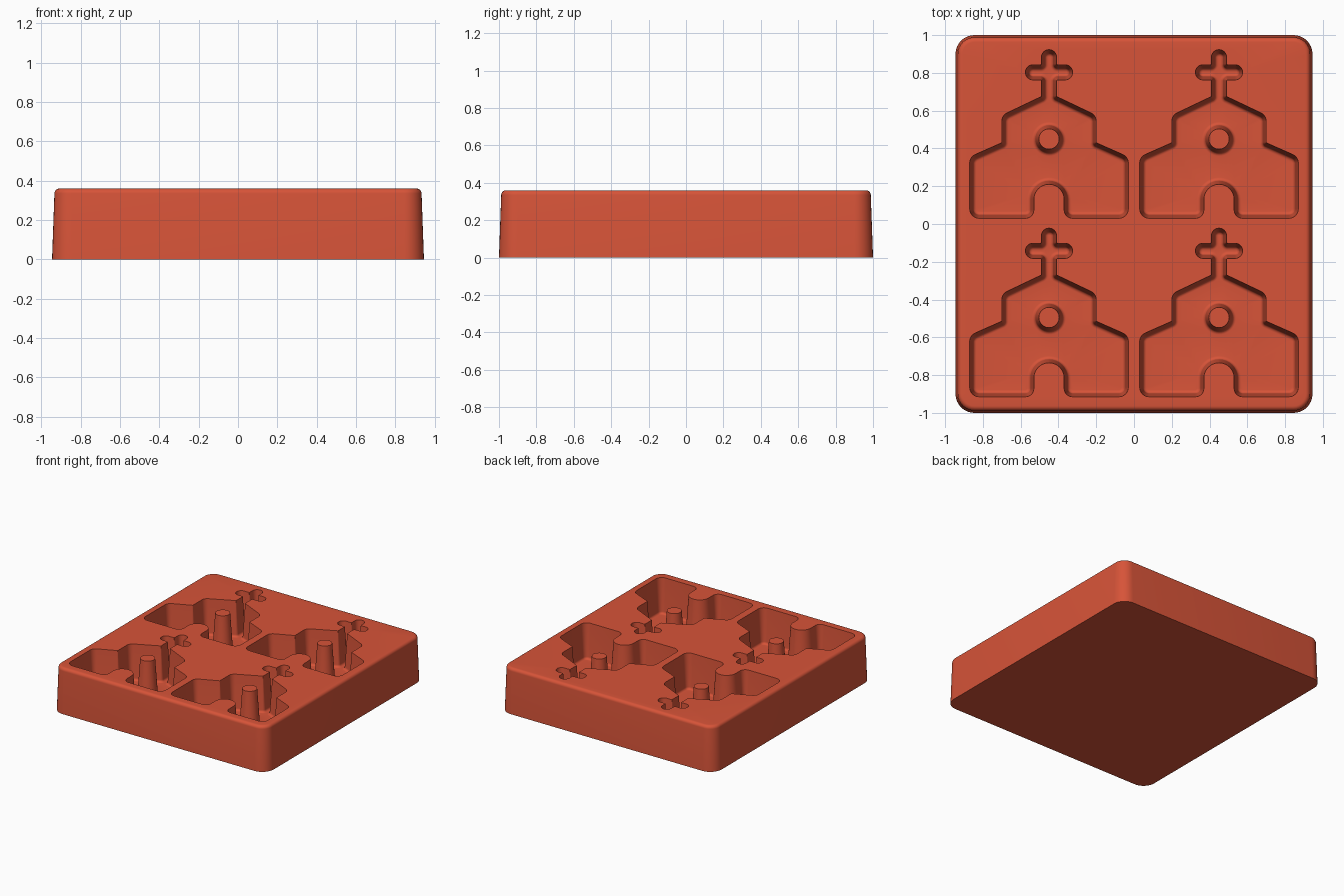
import bpy
import bmesh
from math import pi, sin, cos, tan
from mathutils import Vector

if "Cube" in bpy.data.objects:
    bpy.data.objects.remove(bpy.data.objects["Cube"], do_unlink=True)

HEIGHT, FLOOR = 0.36, 0.08
SEGS = 8


def rounded(corners):
    """Counterclockwise outline with every (x, y, radius) corner rounded."""
    pts = []
    for i, (x, y, r) in enumerate(corners):
        p = Vector((x, y))
        a = (p - Vector(corners[i - 1][:2])).normalized()
        b = (Vector(corners[(i + 1) % len(corners)][:2]) - p).normalized()
        turn = b.angle_signed(a)
        side = 1 if turn > 0 else -1
        start = p - a * r * tan(abs(turn) / 2)
        centre = start + Vector((-a.y, a.x)) * r * side
        arm = start - centre
        for k in range(SEGS + 1):
            t = turn * k / SEGS
            pts.append(centre + Vector((arm.x * cos(t) - arm.y * sin(t),
                                        arm.x * sin(t) + arm.y * cos(t))))
    return pts


def inset(pts, d):
    """Move a counterclockwise outline inward by d."""
    out = []
    for i, p in enumerate(pts):
        a = (p - pts[i - 1]).normalized()
        b = (pts[(i + 1) % len(pts)] - p).normalized()
        n1, n2 = Vector((-a.y, a.x)), Vector((-b.y, b.x))
        out.append(p + (n1 + n2) * d / (1 + n1.dot(n2)))
    return out


def add_walls(bm, outline, profile, shift=(0, 0), sign=1):
    """Stack inset outlines along (inset, z) steps; return first and last rings."""
    rings = []
    for d, z in profile:
        rings.append([bm.verts.new((p.x + shift[0], p.y + shift[1], z))
                      for p in inset(outline, d * sign)])
    for low, high in zip(rings, rings[1:]):
        for i in range(len(low)):
            bm.faces.new((low[i - 1], low[i], high[i], high[i - 1]))
    return rings[0], rings[-1]


def fill(bm, *rings):
    """Flat face between an outer ring and the rings of its holes."""
    edges = [bm.edges.get((r[i - 1], r[i])) for r in rings for i in range(len(r))]
    bmesh.ops.triangle_fill(bm, edges=edges, use_beauty=True,
                            use_dissolve=False, normal=(0, 0, 1))


# Chapel outline: right half from the doorway round to the top of the cross
half = [(0.08, 0.18, 0.079), (0.08, 0, 0.045), (0.42, 0, 0.05),
        (0.42, 0.325, 0.05), (0.25, 0.40, 0.005), (0.25, 0.545, 0.05),
        (0.04, 0.645, 0.005), (0.04, 0.733, 0.005), (0.125, 0.733, 0.0395),
        (0.125, 0.813, 0.0395), (0.04, 0.813, 0.005), (0.04, 0.893, 0.0395)]
chapel = rounded(half + [(-x, y, r) for x, y, r in reversed(half)])

# Round window peg
peg = [Vector((0.054 * cos(2 * pi * k / 40), 0.42 + 0.054 * sin(2 * pi * k / 40)))
       for k in range(40)]

# Block and cavity wall profiles: drafted sides ending in a fillet
quarter = [pi / 2 * k / 6 for k in range(7)]
block_profile = [(0, 0)] + [(0.012 + 0.025 * (1 - cos(t)),
                             HEIGHT - 0.025 + 0.025 * sin(t)) for t in quarter]
cavity_profile = [(0, HEIGHT)] + [(0.018 + 0.019 * (1 - cos(t)),
                                   FLOOR + 0.019 * (1 - sin(t))) for t in quarter]

bm = bmesh.new()

# Outer block
W, L = 0.945, 1.0
block = rounded([(-W, -L, 0.1), (W, -L, 0.1), (W, L, 0.1), (-W, L, 0.1)])
base, rim = add_walls(bm, block, block_profile)
bm.faces.new(base)

# Four chapel cavities, each with its peg
openings = []
for x in (-0.45, 0.45):
    for y in (-0.915, 0.03):
        mouth, foot = add_walls(bm, chapel, cavity_profile, (x, y))
        peg_top, peg_foot = add_walls(bm, peg, cavity_profile, (x, y), -1)
        bm.faces.new(peg_top)
        fill(bm, foot, peg_foot)
        openings.append(mouth)
fill(bm, rim, *openings)

bmesh.ops.recalc_face_normals(bm, faces=bm.faces)
mesh = bpy.data.meshes.new("baking_mold")
bm.to_mesh(mesh)
bm.free()
mold = bpy.data.objects.new("baking_mold", mesh)
bpy.context.collection.objects.link(mold)

# Red silicone
red = (0.68, 0.088, 0.04, 1)
mat = bpy.data.materials.new("brick_red")
mat.use_nodes = True
mat.diffuse_color = red
mat.node_tree.nodes["Principled BSDF"].inputs["Base Color"].default_value = red
mesh.materials.append(mat)

bpy.ops.object.select_all(action="DESELECT")
mold.select_set(True)
bpy.context.view_layer.objects.active = mold
bpy.ops.object.shade_smooth_by_angle(angle=pi / 6)
